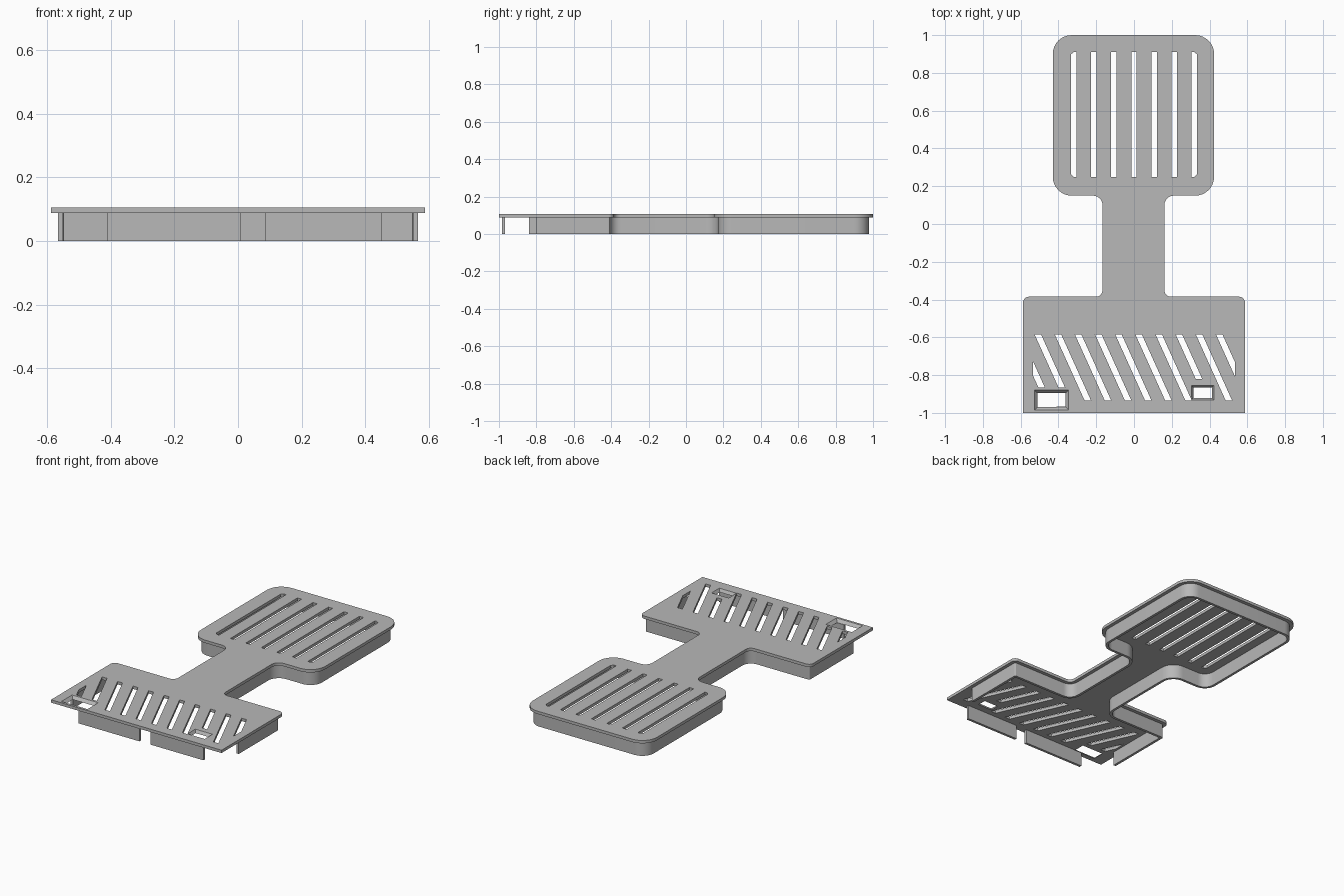
import bpy, bmesh, math
from mathutils import Vector

cube = bpy.data.objects.get("Cube")
if cube:
    bpy.data.objects.remove(cube)

PLATE_Z, TOP_Z = 0.088, 0.106
INSET, WALL = 0.022, 0.016

grey = bpy.data.materials.new("plain grey")
grey.use_nodes = True
COLOUR = (0.48, 0.48, 0.48, 1)
grey.diffuse_color = COLOUR
grey.node_tree.nodes["Principled BSDF"].inputs["Base Color"].default_value = COLOUR


def finish(name, bm):
    bmesh.ops.remove_doubles(bm, verts=bm.verts, dist=0.00005)
    bmesh.ops.recalc_face_normals(bm, faces=bm.faces)
    mesh = bpy.data.meshes.new(name)
    bm.to_mesh(mesh)
    bm.free()
    mesh.materials.append(grey)
    obj = bpy.data.objects.new(name, mesh)
    bpy.context.collection.objects.link(obj)
    bpy.ops.object.select_all(action="DESELECT")
    obj.select_set(True)
    bpy.context.view_layer.objects.active = obj
    bpy.ops.object.shade_smooth_by_angle(angle=math.radians(35))
    return obj


# Corners of the body, counter-clockwise: x, y, corner radius
half = [(0.587, -1, 0), (0.587, -0.385, 0.03), (0.164, -0.385, 0.035),
        (0.164, 0.15, 0.05), (0.427, 0.15, 0.1), (0.427, 1, 0.1)]
corners = half + [(-x, y, r) for x, y, r in reversed(half)]
# head and neck sit slightly off centre
corners = [(x - 0.003 if abs(x) < 0.5 else x, y, r) for x, y, r in corners]


def outline(inset=0.0, steps=8):
    """Body outline moved inwards, with its corners rounded."""
    pts, n = [], len(corners)
    for i, (x, y, r) in enumerate(corners):
        p = Vector((x, y))
        a = (p - Vector(corners[i - 1][:2])).normalized()
        b = (Vector(corners[(i + 1) % n][:2]) - p).normalized()
        turn = 1 if a.x * b.y - a.y * b.x > 0 else -1
        p = p + (b - a) * inset * turn
        if r == 0:
            pts.append(p)
            continue
        r = max(r - turn * inset, 0.003)
        centre = p + (b - a) * r
        for k in range(steps + 1):
            t = k / steps * math.pi / 2
            pts.append(centre - b * r * math.cos(t) + a * r * math.sin(t))
    return pts


def clip(poly, axis, limit, sign):
    """Keep the part of a polygon on one side of an axis-aligned line."""
    out = []
    for i, q in enumerate(poly):
        p = poly[i - 1]
        dp, dq = sign * (p[axis] - limit), sign * (q[axis] - limit)
        if dp * dq < 0:
            out.append(p.lerp(q, dp / (dp - dq)))
        if dq >= 0:
            out.append(q)
    return out


def rect(x0, x1, y0, y1):
    return [Vector(c) for c in ((x0, y0), (x1, y0), (x1, y1), (x0, y1))]


# Straight slots in the head, the outer two with trimmed corners
holes = []
for i in range(-3, 4):
    x = i * 0.1067
    slot = rect(x - 0.0145, x + 0.0145, 0.25, 0.91)
    if abs(i) == 3:
        s = 0.0145 if i > 0 else -0.0145
        slot = [Vector(c) for c in ((x - s, 0.25), (x, 0.25), (x + s, 0.263),
                                    (x + s, 0.897), (x, 0.91), (x - s, 0.91))]
    holes.append(slot)

# Slanted slots in the base, cut short beside the two windows
for i in range(-1, 10):
    x = -0.526 + i * 0.1067
    floor = {-1: -0.865, 0: -0.865, 7: -0.82}.get(i, -0.935)
    slot = [Vector(c) for c in ((x, -0.585), (x + 0.158, -0.935),
                                (x + 0.192, -0.935), (x + 0.034, -0.585))]
    slot = clip(slot, 1, floor, 1)
    slot = clip(slot, 0, -0.535, 1)
    holes.append(clip(slot, 0, 0.535, -1))

# Windows: outer rectangle and width of the sloped border
windows = {"large_window_bevel": (rect(-0.526, -0.346, -0.985, -0.88), 0.016),
           "small_window_bevel": (rect(0.304, 0.423, -0.932, -0.855), 0.011)}
holes += [w[0] for w in windows.values()]

# Top plate: filled flat profile with the holes left open
curve = bpy.data.curves.new("plate_profile", "CURVE")
curve.dimensions, curve.fill_mode = "2D", "BOTH"
curve.extrude = (TOP_Z - PLATE_Z) / 2
for loop in [outline()] + holes:
    spline = curve.splines.new("POLY")
    spline.points.add(len(loop) - 1)
    for point, p in zip(spline.points, loop):
        point.co = (p.x, p.y, 0, 1)
    spline.use_cyclic_u = True
helper = bpy.data.objects.new("plate_profile", curve)
bpy.context.collection.objects.link(helper)
bpy.context.view_layer.update()
filled = helper.evaluated_get(bpy.context.evaluated_depsgraph_get())
mesh = bpy.data.meshes.new_from_object(filled)
bm = bmesh.new()
bm.from_mesh(mesh)
bmesh.ops.translate(bm, verts=bm.verts, vec=(0, 0, (TOP_Z + PLATE_Z) / 2))
finish("top_plate", bm)
bpy.data.objects.remove(helper)
bpy.data.meshes.remove(mesh)

# Sloped borders inside the windows
for name, (loop, w) in windows.items():
    bm = bmesh.new()
    centre = sum(loop, Vector((0, 0))) / 4
    inner = [p - Vector((math.copysign(w, p.x - centre.x),
                         math.copysign(w, p.y - centre.y))) for p in loop]
    rings = [[bm.verts.new((p.x, p.y, z)) for p in ps]
             for ps, z in ((loop, TOP_Z), (inner, PLATE_Z), (loop, PLATE_Z))]
    for a, b in zip(rings, rings[1:] + rings[:1]):
        for i in range(4):
            bm.faces.new((a[i - 1], a[i], b[i], b[i - 1]))
    finish(name, bm)


def wall(name, outer, inner):
    """Upright wall between two matching open paths."""
    bm = bmesh.new()
    rows = [[bm.verts.new((p.x, p.y, z)) for p, z in
             ((o, 0), (i, 0), (i, PLATE_Z), (o, PLATE_Z))]
            for o, i in zip(outer, inner)]
    for a, b in zip(rows, rows[1:]):
        for k in range(4):
            bm.faces.new((a[k - 1], a[k], b[k], b[k - 1]))
    bm.faces.new(rows[0])
    bm.faces.new(rows[-1])
    finish(name, bm)


# Skirt around the body, open at the front corners
outer, inner = outline(INSET), outline(INSET + WALL)
for path in (outer, inner):
    path[0].y, path[-1].y = -0.80, -0.84
wall("body_skirt", outer, inner)

# Two separate skirt pieces along the front
for name, x0, x1 in (("front_skirt_right", -0.41, 0.01), ("front_skirt_left", 0.085, 0.45)):
    front, back = -1 + INSET - 0.005, -1 + INSET + WALL - 0.005
    wall(name, [Vector((x0, front)), Vector((x1, front))],
         [Vector((x0, back)), Vector((x1, back))])
